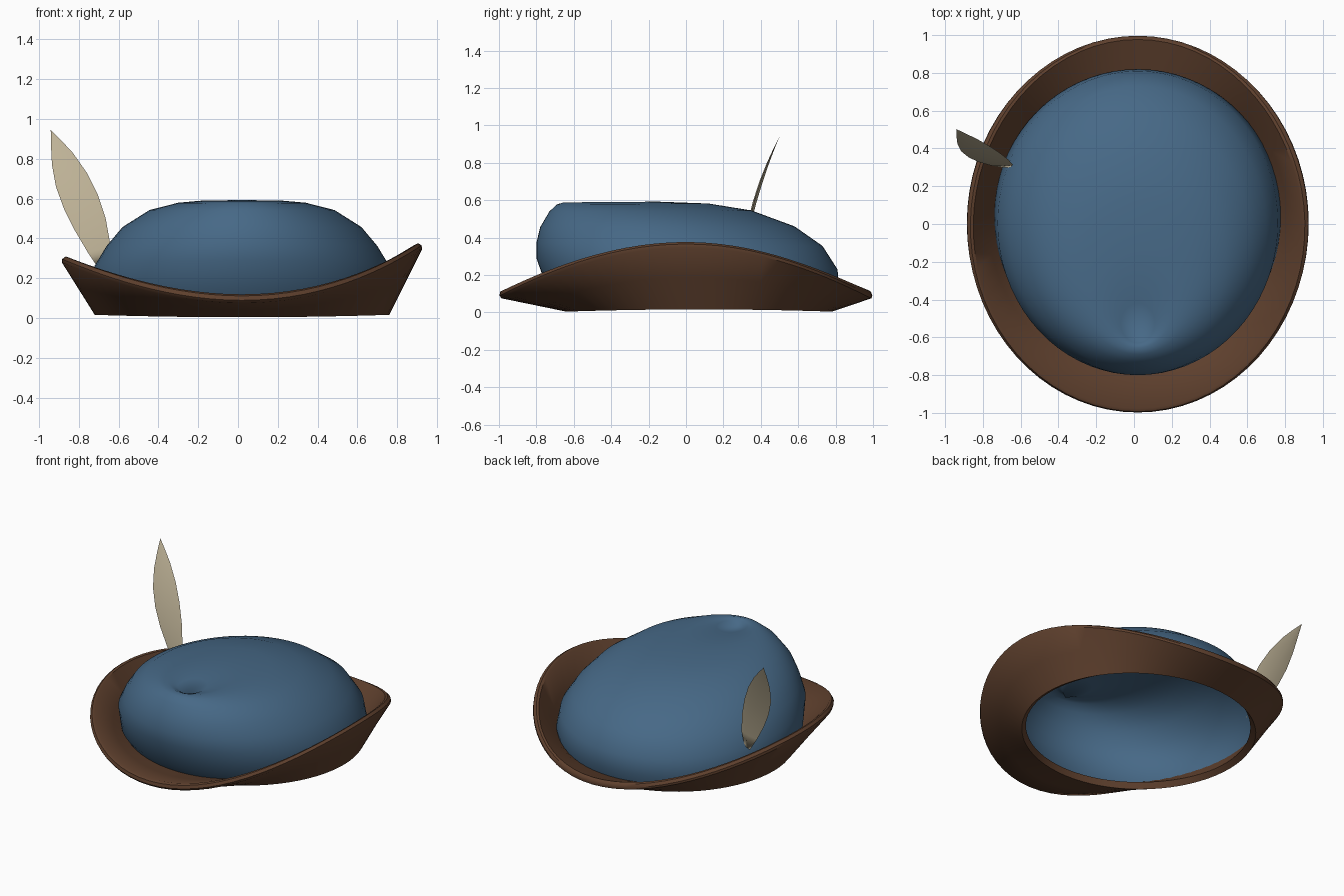
import bpy, bmesh, math
from mathutils import Vector

if "Cube" in bpy.data.objects:
    bpy.data.objects.remove(bpy.data.objects["Cube"])

SEG = 72
CX = 0.02


def material(name, rgb):
    m = bpy.data.materials.new(name)
    m.diffuse_color = (*rgb, 1)
    m.use_nodes = True
    m.node_tree.nodes["Principled BSDF"].inputs["Base Color"].default_value = m.diffuse_color
    return m


def loft(name, rings, mat, closed=False, pole=None, angle=40):
    """Skin a list of closed vertex rings."""
    bm = bmesh.new()
    vs = [[bm.verts.new(p) for p in ring] for ring in rings]
    n = len(vs[0])
    pairs = list(zip(vs, vs[1:]))
    if closed:
        pairs.append((vs[-1], vs[0]))
    for a, b in pairs:
        for i in range(n):
            j = (i + 1) % n
            bm.faces.new((a[i], a[j], b[j], b[i]))
    if pole:
        tip = bm.verts.new(pole)
        for i in range(n):
            bm.faces.new((vs[-1][i], vs[-1][(i + 1) % n], tip))
    if closed:
        bmesh.ops.recalc_face_normals(bm, faces=bm.faces)
    me = bpy.data.meshes.new(name)
    bm.to_mesh(me)
    bm.free()
    ob = bpy.data.objects.new(name, me)
    bpy.context.collection.objects.link(ob)
    me.materials.append(mat)
    bpy.context.view_layer.objects.active = ob
    ob.select_set(True)
    bpy.ops.object.shade_smooth_by_angle(angle=math.radians(angle))
    ob.select_set(False)
    return ob


blue = material("blue felt", (0.062, 0.14, 0.24))
brown = material("brown leather", (0.115, 0.052, 0.027))
cream = material("cream feather", (0.52, 0.45, 0.31))
angles = [2 * math.pi * i / SEG for i in range(SEG)]

# Brim: upturned at the sides, with a rounded outer edge
T = 0.045
section = [(0, 0), (0.5, 0), (0.96, 0), (1, 0.25), (1, 0.75), (0.96, 1), (0.5, 1), (0, 1)]


def brim_point(a, u, t):
    c, s = math.cos(a), math.sin(a)
    inner = Vector((CX + 0.74 * c, 0.07 + 0.71 * s, 0.004 + 0.012 * c * c))
    outer = Vector((CX + 0.912 * c, s, 0.078 + (0.247 + 0.035 * c) * c * c))
    d = outer - inner
    run = math.hypot(d.x, d.y)
    nrm = Vector((-d.x / run * d.z, -d.y / run * d.z, run)).normalized()
    return inner + d * u + nrm * T * t


loft("brim", [[brim_point(a, u, t) for a in angles] for u, t in section], brown, closed=True)

# Crown: slanted dome whose rings gather toward a dimple near the front
# columns: front y, back y, front z, back z, half width
crown_rings = [
    (-0.66, 0.79, 0.02, 0.03, 0.735),
    (-0.74, 0.82, 0.12, 0.12, 0.76),
    (-0.80, 0.81, 0.29, 0.23, 0.742),
    (-0.80, 0.73, 0.37, 0.355, 0.68),
    (-0.78, 0.58, 0.455, 0.46, 0.60),
    (-0.73, 0.35, 0.54, 0.545, 0.465),
    (-0.69, 0.12, 0.577, 0.582, 0.32),
    (-0.655, -0.15, 0.588, 0.592, 0.20),
    (-0.63, -0.42, 0.577, 0.587, 0.09),
]


def crown_ring(yf, yb, zf, zb, w):
    ring = []
    for a in angles:
        s = math.sin(a)
        k = (s + 1) / 2
        ring.append((CX + w * math.cos(a), yf + (yb - yf) * k, zf + (zb - zf) * k))
    return ring


loft("crown", [crown_ring(*r) for r in crown_rings], blue, pole=(0.04, -0.615, 0.545), angle=60)

# Feather: thin curved blade with a slight central ridge
# columns: left x, left z, right x, right z
blade = [
    (-0.695, 0.24, -0.655, 0.26),
    (-0.755, 0.33, -0.64, 0.36),
    (-0.82, 0.44, -0.665, 0.50),
    (-0.875, 0.55, -0.705, 0.62),
    (-0.915, 0.66, -0.76, 0.73),
    (-0.935, 0.77, -0.83, 0.83),
    (-0.94, 0.87, -0.895, 0.90),
    (-0.941, 0.938, -0.938, 0.942),
]


def lean(z):
    u = (z - 0.25) / 0.69
    return 0.30 + 0.06 * u + 0.14 * u * u


def blade_ring(xl, zl, xr, zr):
    xm, zm = (xl + xr) / 2, (zl + zr) / 2
    h = 0.08 * (xr - xl)
    return [(xl, lean(zl), zl), (xm, lean(zm) - h / 2, zm),
            (xr, lean(zr), zr), (xm, lean(zm) + h, zm)]


loft("feather", [blade_ring(*b) for b in blade], cream, pole=(-0.942, 0.502, 0.946))
feather = bpy.data.objects["feather"]
bm = bmesh.new()
bm.from_mesh(feather.data)
bmesh.ops.holes_fill(bm, edges=[e for e in bm.edges if e.is_boundary])
bmesh.ops.recalc_face_normals(bm, faces=bm.faces)
bm.to_mesh(feather.data)
bm.free()
